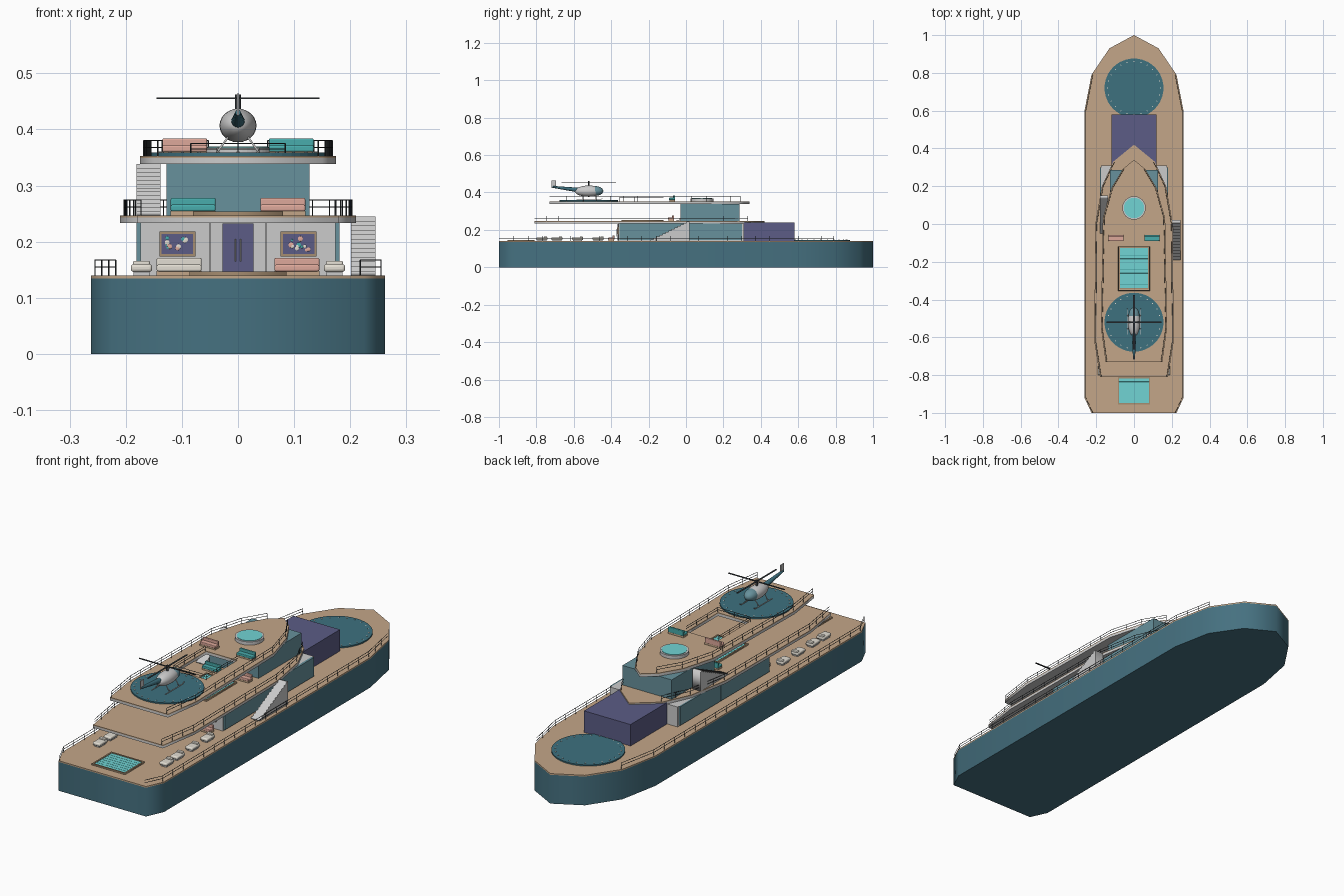
import bpy, math, random
from mathutils import Vector

if "Cube" in bpy.data.objects:
    bpy.data.objects.remove(bpy.data.objects["Cube"])

random.seed(4)
mats = {}
COL = dict(hull="47707F", tan="C2A587", glass="67909B", navy="5C5D85", water="70D2D2", pink="DDA799",
           teal="4AABAB", white="E2DDD2", pad="40707E", dark="3A3F42", frame="A58C70")


def mat(c):
    if c is None:
        return None
    if c not in mats:
        m = bpy.data.materials.new(c)
        m.diffuse_color = [(int(COL[c][i:i + 2], 16) / 255) ** 2.2 for i in (0, 2, 4)] + [1]
        m.use_nodes = True
        m.node_tree.nodes["Principled BSDF"].inputs["Base Color"].default_value = m.diffuse_color
        mats[c] = m
    return mats[c]


def finish(o, name, c):
    o.name = name
    if c:
        o.data.materials.clear()
        o.data.materials.append(mat(c))
    return o


def box(name, x0, x1, y0, y1, z0, z1, c=None, bevel=0):
    bpy.ops.mesh.primitive_cube_add(size=1, location=((x0 + x1) / 2, (y0 + y1) / 2, (z0 + z1) / 2))
    o = bpy.context.object
    o.scale = (x1 - x0, y1 - y0, z1 - z0)
    bpy.ops.object.transform_apply(location=False, rotation=False)
    if bevel:
        b = o.modifiers.new("bevel", 'BEVEL')
        b.width, b.segments = bevel, 3
    finish(o, name, c)
    if bevel:
        bpy.ops.object.shade_smooth_by_angle()
    return o


def disc(name, x, y, z0, z1, r, c=None, n=48):
    bpy.ops.mesh.primitive_cylinder_add(vertices=n, radius=r, depth=z1 - z0, location=(x, y, (z0 + z1) / 2))
    return finish(bpy.context.object, name, c)


def ball(name, loc, scale, c=None, n=24):
    bpy.ops.mesh.primitive_uv_sphere_add(segments=n, ring_count=n // 2, radius=1, location=loc)
    bpy.context.object.scale = scale
    bpy.ops.object.shade_smooth()
    return finish(bpy.context.object, name, c)


def to_mesh(cu, name, c):
    tmp = bpy.data.objects.new("tmp", cu)
    bpy.context.collection.objects.link(tmp)
    bpy.context.view_layer.update()
    me = bpy.data.meshes.new_from_object(tmp.evaluated_get(bpy.context.evaluated_depsgraph_get()))
    bpy.data.objects.remove(tmp)
    o = bpy.data.objects.new(name, me)
    bpy.context.collection.objects.link(o)
    return finish(o, name, c)


def poly(cu, pts, cyclic):
    s = cu.splines.new('POLY')
    s.points.add(len(pts) - 1)
    for p, q in zip(s.points, pts):
        p.co = (*q, 1) if len(q) == 3 else (*q, 0, 1)
    s.use_cyclic_u = cyclic


def prism(name, loops, z0, z1, c=None):
    cu = bpy.data.curves.new(name, 'CURVE')
    cu.dimensions, cu.fill_mode, cu.extrude = '2D', 'BOTH', (z1 - z0) / 2
    for l in loops:
        poly(cu, l, True)
    o = to_mesh(cu, name, c)
    o.location.z = (z0 + z1) / 2
    return o


def wires(name, paths, r, c=None, cyclic=False):
    cu = bpy.data.curves.new(name, 'CURVE')
    cu.dimensions, cu.bevel_depth, cu.bevel_resolution, cu.use_fill_caps = '3D', r, 1, True
    for p in paths:
        poly(cu, p, cyclic)
    return to_mesh(cu, name, c)


def mirror(half):
    return half + [(-x, y) for x, y in reversed(half) if x > 0]


def rail(name, pts, z, h, step=0.075):
    # top rail, mid rail and evenly spaced posts in one object
    paths = [[(x, y, z + h * k) for x, y in pts] for k in (0.55, 1)]
    for a, b in zip(pts, pts[1:]):
        a, b = Vector(a), Vector(b)
        n = max(1, round((b - a).length / step))
        for i in range(n + 1):
            p = a.lerp(b, i / n)
            paths.append([(p.x, p.y, z), (p.x, p.y, z + h)])
    wires(name, paths, 0.0011, 'dark')


def inset(half, d):
    return [(max(x - d, 0), y - d if x == 0 else y) for x, y in half]


def stairs(name, x0, x1, y0, y1, z0, z1, n=13):
    pts = [(y0, z0)]
    for i in range(n):
        y, z = y0 + (y1 - y0) * i / n, z0 + (z1 - z0) * (i + 1) / n
        pts += [(y, z), (y + (y1 - y0) / n, z)]
    pts.append((y1, z0))
    o = prism(name, [pts], x0, x1)
    o.location = ((x0 + x1) / 2, 0, 0)
    o.rotation_euler = (math.pi / 2, 0, math.pi / 2)


# hull and the three decks
HULL = [(0.225, -1), (0.262, -0.92), (0.262, 0.6), (0.225, 0.79), (0.13, 0.93), (0, 1)]
MID = [(0.18, -0.81), (0.21, -0.62), (0.205, 0.0), (0.17, 0.2), (0.11, 0.33), (0, 0.42)]
TOP = [(0.15, -0.73), (0.175, -0.55), (0.165, 0.03), (0.12, 0.19), (0.06, 0.29), (0, 0.34)]
HOLE = [(-0.08, -0.35), (0.08, -0.35), (0.08, -0.12), (-0.08, -0.12)]
prism("hull", [mirror(HULL)], 0, 0.134, 'hull')
prism("main_deck", [mirror(HULL)], 0.134, 0.14, 'tan')
prism("middle_deck_slab", [mirror(MID)], 0.233, 0.243)
prism("middle_deck", [mirror(MID)], 0.243, 0.247, 'tan')
prism("upper_deck_slab", [mirror(TOP), HOLE], 0.338, 0.349)
prism("upper_deck", [mirror(TOP), HOLE], 0.349, 0.353, 'tan')

# side railings
for s, side in ((1, "right"), (-1, "left")):
    for nm, half, z in (("main", HULL[:4], 0.14), ("middle", MID[:5], 0.247), ("upper", TOP[:5], 0.353)):
        rail(f"{nm}_rail_{side}", [(s * x, y) for x, y in inset(half, 0.007)], z, 0.027)
rail("opening_rail", [(-0.084, -0.12), (-0.084, -0.354), (0.084, -0.354), (0.084, -0.12)], 0.353, 0.022)

# cabins
box("lower_cabin", -0.174, 0.174, -0.36, 0.31, 0.14, 0.233)
for s in (-1, 1):
    a, b = sorted((s * 0.17, s * 0.181))
    box("lower_side_window", a, b, -0.355, 0.0, 0.145, 0.233, 'glass')
    box("lower_side_window", a, b, 0.005, 0.3, 0.145, 0.233, 'glass')
box("bow_cabin", -0.12, 0.12, 0.31, 0.58, 0.14, 0.24, 'navy')
box("upper_cabin", -0.127, 0.127, -0.03, 0.287, 0.247, 0.338, 'glass')

# door and wall panels on the aft wall
box("door", -0.028, 0.028, -0.366, -0.358, 0.142, 0.232, 'navy')
for s in (-1, 1):
    wires("door_handle", [[(s * 0.005, -0.37, 0.165), (s * 0.005, -0.37, 0.205)]], 0.0015)
    box("wall_post", s * 0.05 - 0.002, s * 0.05 + 0.002, -0.364, -0.358, 0.142, 0.232)
    # framed painting with coloured blobs
    x = s * 0.108
    box("picture_frame", x - 0.032, x + 0.032, -0.366, -0.358, 0.174, 0.218, 'frame')
    box("picture", x - 0.028, x + 0.028, -0.368, -0.36, 0.178, 0.214, 'navy')
    for i in range(12):
        r = random.uniform(0.002, 0.005)
        ball("paint_blob", (x + random.uniform(-0.022, 0.022), -0.368, random.uniform(0.184, 0.208)),
             (r, 0.001, r), ('pink', 'teal', 'white')[i % 3], 10)

# stairs
stairs("lower_stairs", 0.201, 0.245, -0.19, 0.02, 0.14, 0.245)
stairs("upper_stairs", -0.181, -0.138, -0.05, 0.15, 0.247, 0.338)


# pools with rim and tile lines
def pool(name, hx, y0, y1, z, rim):
    outer = [(-hx, y0), (hx, y0), (hx, y1), (-hx, y1)]
    inner = [(-hx + rim, y0 + rim), (hx - rim, y0 + rim), (hx - rim, y1 - rim), (-hx + rim, y1 - rim)]
    prism(name + "_rim", [outer, inner], z, z + 0.007, 'frame')
    box(name + "_water", -hx + rim, hx - rim, y0 + rim, y1 - rim, z, z + 0.004, 'water')
    n = round((y1 - y0) / 0.02)
    wires(name + "_tile_lines", [[(-hx + rim, y0 + rim + (y1 - y0 - 2 * rim) * i / n, z + 0.004),
                                  (hx - rim, y0 + rim + (y1 - y0 - 2 * rim) * i / n, z + 0.004)]
                                 for i in range(1, n)], 0.0006, 'teal')


pool("stern_pool", 0.086, -0.955, -0.81, 0.14, 0.007)
pool("middle_pool", 0.08, -0.345, -0.12, 0.247, 0.007)

# round hot tub
disc("hot_tub", 0, 0.085, 0.353, 0.368, 0.062)
disc("hot_tub_water", 0, 0.085, 0.36, 0.37, 0.054, 'water')


# helipads with ring lights
def helipad(name, y, z):
    disc(name, 0, y, z, z + 0.006, 0.156, 'pad')
    for i in range(24):
        a = math.tau * i / 24
        disc(name + "_light", 0.14 * math.cos(a), y + 0.14 * math.sin(a), z + 0.005, z + 0.0075, 0.003, 'white', 8)


helipad("bow_helipad", 0.72, 0.14)
helipad("upper_helipad", -0.52, 0.353)


# sofas
def sofa(x, y, z, c):
    box("sofa_base", x - 0.04, x + 0.04, y - 0.014, y + 0.016, z, z + 0.008, 'tan')
    box("sofa_seat", x - 0.04, x + 0.04, y - 0.016, y + 0.012, z + 0.007, z + 0.019, c, 0.003)
    box("sofa_back", x - 0.04, x + 0.04, y + 0.006, y + 0.017, z + 0.007, z + 0.031, c, 0.003)


sofa(-0.095, -0.075, 0.353, 'pink')
sofa(0.095, -0.075, 0.353, 'teal')
sofa(-0.08, -0.08, 0.247, 'teal')
sofa(0.08, -0.08, 0.247, 'pink')
sofa(-0.105, -0.4, 0.14, 'white')
sofa(0.105, -0.4, 0.14, 'pink')

# sun loungers along both sides
for x in (-0.172, 0.172):
    for y in (-0.77, -0.69, -0.58, -0.47):
        box("lounger_base", x - 0.014, x + 0.014, y - 0.024, y + 0.024, 0.14, 0.148)
        box("lounger_cushion", x - 0.019, x + 0.019, y - 0.03, y + 0.03, 0.146, 0.16, 'white', 0.005)
        box("lounger_headrest", x - 0.015, x + 0.015, y + 0.012, y + 0.028, 0.157, 0.166, 'white', 0.003)

# helicopter on the upper pad
Y = -0.52
ball("helicopter_body", (0, Y, 0.407), (0.033, 0.075, 0.03))
ball("helicopter_windscreen", (0, Y + 0.035, 0.408), (0.029, 0.043, 0.026), 'glass')
bpy.ops.mesh.primitive_cone_add(vertices=16, radius1=0.013, radius2=0.005, depth=0.15,
                                location=(0, -0.64, 0.421), rotation=(math.radians(83), 0, 0))
finish(bpy.context.object, "helicopter_tail", 'pad')
box("tail_fin", -0.002, 0.002, -0.72, -0.696, 0.425, 0.464)
disc("rotor_mast", 0, Y, 0.43, 0.462, 0.005, 'dark', 12)
box("rotor_blade_cross", -0.145, 0.145, Y - 0.004, Y + 0.004, 0.4545, 0.4565, 'dark')
box("rotor_blade_long", -0.004, 0.004, Y - 0.145, Y + 0.145, 0.4545, 0.4565, 'dark')
for s in (-1, 1):
    skid = [[(s * 0.036, Y - 0.065, 0.361), (s * 0.036, Y + 0.06, 0.361), (s * 0.036, Y + 0.072, 0.367)]]
    skid += [[(s * 0.018, Y + d, 0.386), (s * 0.036, Y + d, 0.361)] for d in (-0.035, 0.035)]
    wires("landing_skid", skid, 0.002)
